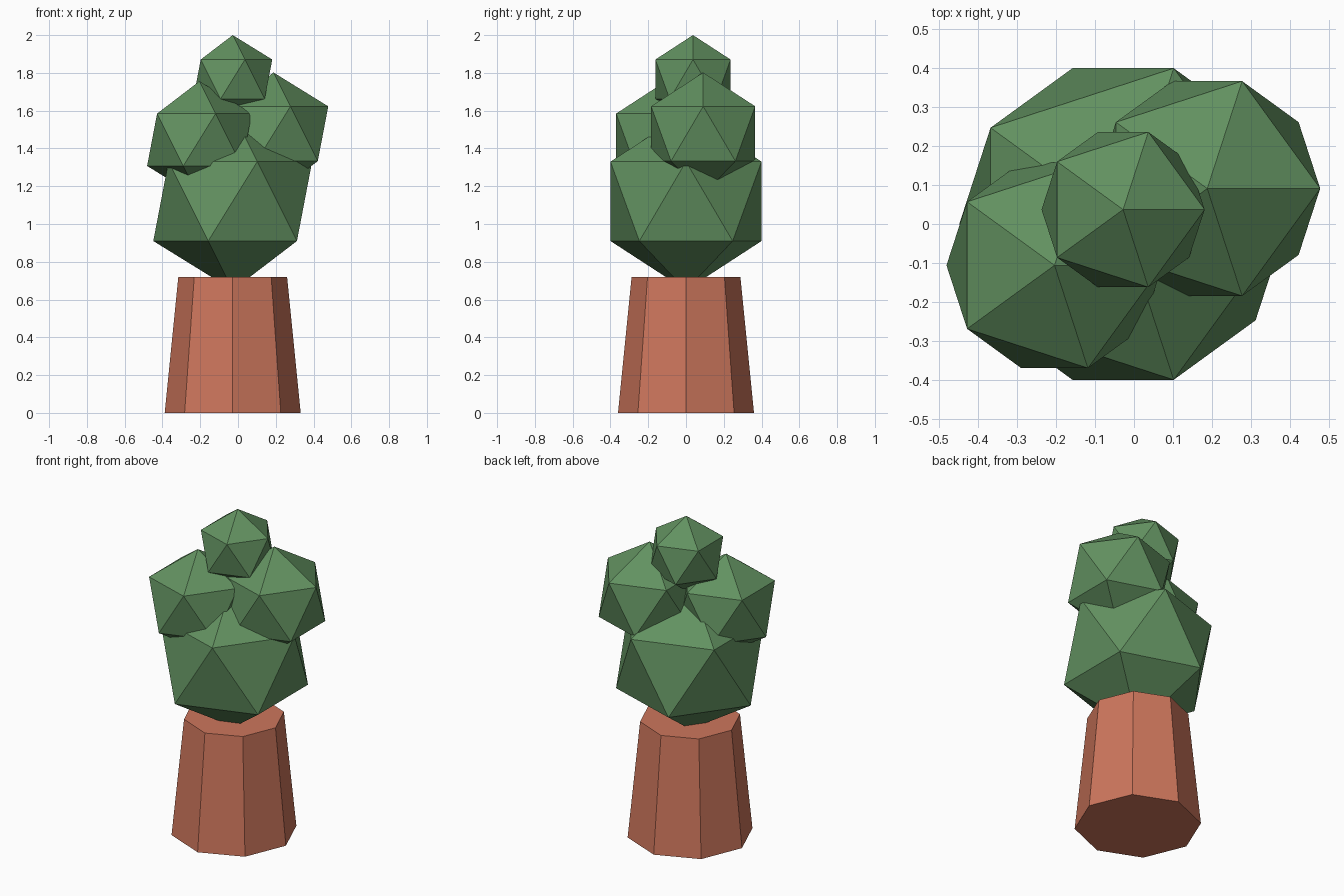
import bpy

if "Cube" in bpy.data.objects:
    bpy.data.objects.remove(bpy.data.objects["Cube"])


def material(name, rgb):
    m = bpy.data.materials.new(name)
    m.diffuse_color = (*rgb, 1.0)
    m.use_nodes = True
    m.node_tree.nodes["Principled BSDF"].inputs["Base Color"].default_value = m.diffuse_color
    return m


leaf = material("leaf green", (0.122, 0.283, 0.117))
clay = material("terracotta", (0.610, 0.181, 0.107))


def finish(name, mat):
    ob = bpy.context.object
    ob.name = name
    ob.data.materials.append(mat)
    bpy.ops.object.shade_flat()


# Tapered eight-sided base
bpy.ops.mesh.primitive_cone_add(vertices=8, radius1=0.36, radius2=0.288,
                                depth=0.72, location=(-0.028, 0, 0.36))
finish("tapered_base", clay)

# Faceted foliage clumps: name, radius, centre
clumps = [
    ("main_foliage", 0.47, (-0.028, 0.0, 1.12)),
    ("right_foliage", 0.324, (0.188, 0.091, 1.478)),
    ("left_foliage", 0.31, (-0.204, -0.106, 1.446)),
    ("top_foliage", 0.234, (-0.028, 0.037, 1.766)),
]
for name, radius, centre in clumps:
    bpy.ops.mesh.primitive_ico_sphere_add(subdivisions=1, radius=radius,
                                          location=centre)
    finish(name, leaf)
